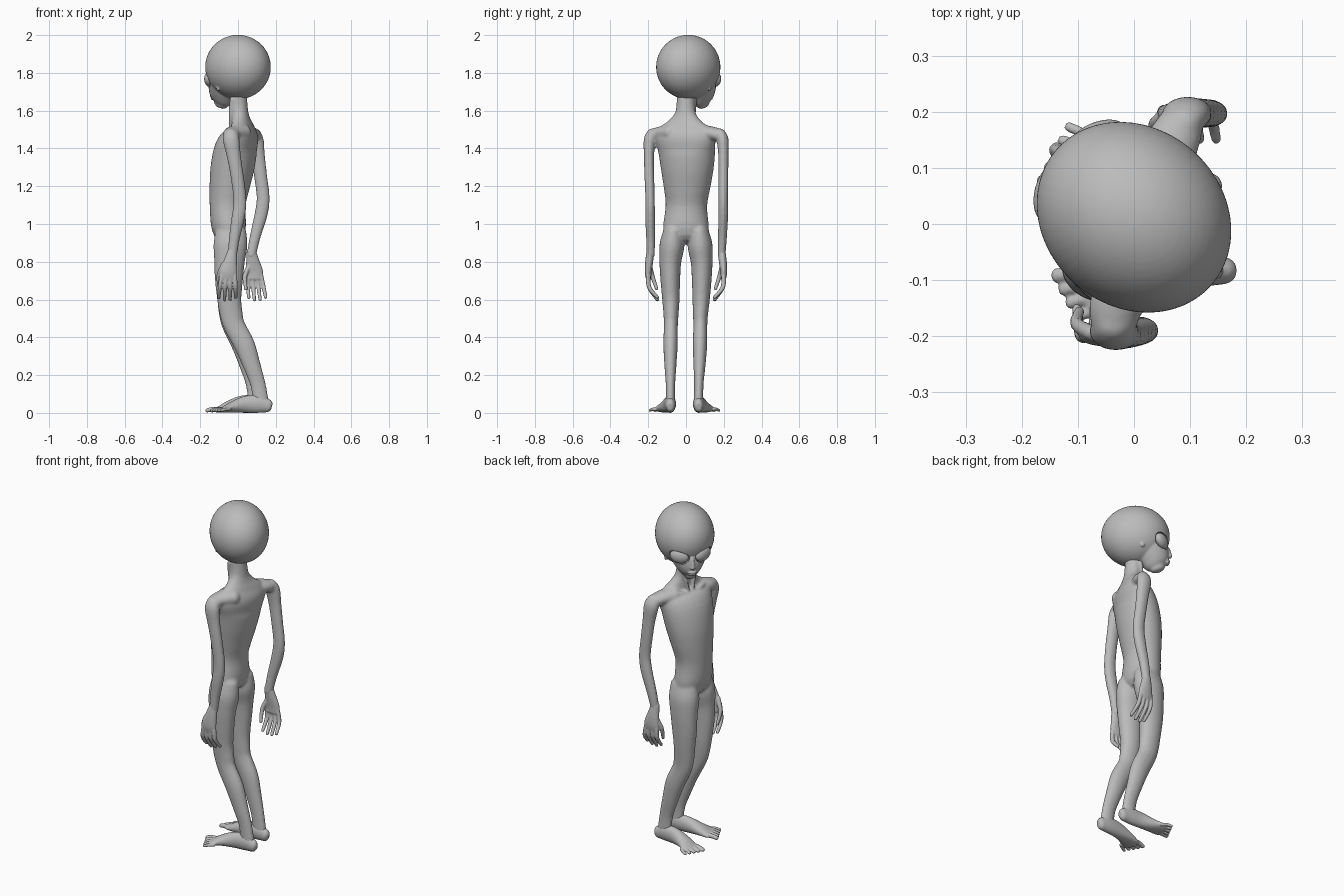
import bpy, bmesh, math
from mathutils import Vector, Matrix

default_cube = bpy.data.objects.get("Cube")
if default_cube:
    bpy.data.objects.remove(default_cube, do_unlink=True)

skin = bpy.data.materials.new("grey skin")
skin.use_nodes = True
grey = (0.5, 0.5, 0.5, 1)
skin.diffuse_color = grey
skin.node_tree.nodes["Principled BSDF"].inputs["Base Color"].default_value = grey

HEAD_TURN = Matrix.Translation((0, 0.012, 0)) @ Matrix.Rotation(math.radians(-41), 4, "Z")
SIDES = {"left": -1, "right": 1}
# One foot stands a little ahead of the other, and both a little to one side
STEP = {"left": Vector((0.012, -0.008, 0)), "right": Vector((-0.014, -0.008, 0))}


def smooth_path(stations, steps=4):
    """Catmull-Rom interpolation of (x, y, z, half width, half depth)."""
    pts = [Vector(s) for s in stations]
    out = []
    for i in range(len(pts) - 1):
        p0, p1, p2 = pts[max(i - 1, 0)], pts[i], pts[i + 1]
        p3 = pts[min(i + 2, len(pts) - 1)]
        for k in range(steps):
            t = k / steps
            out.append(0.5 * (2 * p1 + (p2 - p0) * t
                              + (2 * p0 - 5 * p1 + 4 * p2 - p3) * t ** 2
                              + (3 * p1 - p0 - 3 * p2 + p3) * t ** 3))
    return out + [pts[-1]]


def tube(bm, stations, side=(0, 1, 0), sides=20):
    """Loft elliptical rings along a path, with rounded ends."""
    path = smooth_path(stations)
    pos = [Vector(p[:3]) for p in path]
    rings = []
    last = len(path) - 1
    for i, p in enumerate(path):
        along = (pos[min(i + 1, last)] - pos[max(i - 1, 0)]).normalized()
        across = Vector(side)
        across = (across - along * across.dot(along)).normalized()
        deep = along.cross(across)
        a, b = p[3], p[4]
        ring = [(pos[i], a, b)]
        tip = along * min(a, b)
        if i == 0:
            ring = [(pos[i] - tip * 0.65, a * 0.5, b * 0.5),
                    (pos[i] - tip * 0.4, a * 0.8, b * 0.8)] + ring
        elif i == last:
            ring += [(pos[i] + tip * 0.4, a * 0.8, b * 0.8),
                     (pos[i] + tip * 0.65, a * 0.5, b * 0.5)]
        for c, ra, rb in ring:
            turn = [math.tau * k / sides for k in range(sides)]
            rings.append([bm.verts.new(c + across * ra * math.cos(t) + deep * rb * math.sin(t))
                          for t in turn])
    for low, high in zip(rings, rings[1:]):
        for k in range(sides):
            n = (k + 1) % sides
            bm.faces.new((low[k], low[n], high[n], high[k]))
    bm.faces.new(rings[0])
    bm.faces.new(rings[-1])


def ball(bm, centre, radii, turn=Matrix()):
    bmesh.ops.create_uvsphere(bm, u_segments=48, v_segments=32, radius=1,
                              matrix=Matrix.Translation(centre) @ turn @ Matrix.Diagonal((*radii, 1)))


def finish(bm, name, voxel=None, smoothing=0, cutter=None):
    """Make the object, fuse its overlapping pieces and soften the joins."""
    bmesh.ops.recalc_face_normals(bm, faces=bm.faces)
    mesh = bpy.data.meshes.new(name)
    bm.to_mesh(mesh)
    bm.free()
    mesh.materials.append(skin)
    obj = bpy.data.objects.new(name, mesh)
    bpy.context.collection.objects.link(obj)
    if voxel:
        fuse = obj.modifiers.new("fuse", "REMESH")
        fuse.mode = "VOXEL"
        fuse.voxel_size = voxel
        fuse.use_smooth_shade = True
    if smoothing:
        soften = obj.modifiers.new("soften", "SMOOTH")
        soften.factor = 0.5
        soften.iterations = smoothing
    if cutter:
        cut = obj.modifiers.new("sockets", "BOOLEAN")
        cut.operation = "DIFFERENCE"
        cut.object = cutter
    bpy.context.view_layer.objects.active = obj
    for modifier in list(obj.modifiers):
        bpy.ops.object.modifier_apply(modifier=modifier.name)
    obj.data.shade_smooth()
    return obj


# Torso and neck, with faint collarbones and neck cords
body = bmesh.new()
tube(body, [(-.04, 0, .955, .12, .085), (-.05, 0, 1, .12, .093),
            (-.055, 0, 1.1, .11, .095), (-.045, 0, 1.2, .125, .106), (-.03, 0, 1.3, .142, .114),
            (-.01, 0, 1.4, .156, .108), (.018, 0, 1.465, .165, .084), (.024, 0, 1.51, .14, .055),
            (.018, 0, 1.545, .09, .046), (.008, 0, 1.6, .052, .045), (-.002, 0, 1.72, .05, .047)],
     sides=32)
for s in SIDES.values():
    tube(body, [(-.038, .02 * s, 1.49, .01, .01), (-.036, .07 * s, 1.5, .011, .011),
                (.003, .14 * s, 1.505, .011, .011)], side=(0, 0, 1))
    tube(body, [(-.038, .014 * s, 1.5, .01, .01), (-.033, .03 * s, 1.57, .011, .011),
                (-.02, .043 * s, 1.66, .013, .013)])

# Turn the chest gradually away from the hips
for v in body.verts:
    t = min(max((v.co.z - 1) / 0.42, 0), 1)
    v.co = Matrix.Rotation(math.radians(-17) * t * t * (3 - 2 * t), 3, "Z") @ v.co

# Legs
for name, s in SIDES.items():
    leg = [(-.036, .068, .97, .05, .08), (-.04, .074, .89, .066, .09), (-.045, .083, .8, .058, .081),
           (-.048, .083, .7, .052, .074), (-.046, .08, .6, .046, .064), (-.037, .078, .52, .04, .061),
           (-.022, .078, .46, .037, .057), (.028, .078, .36, .038, .056), (.065, .077, .25, .032, .047),
           (.095, .075, .15, .025, .041), (.11, .074, .05, .025, .043)]
    shifted = []
    for x, y, z, a, b in leg:
        base = Vector((x, y * s, z)) + STEP[name] * min(max(1.2 - 2 * z, 0), 1)
        shifted.append((*base, a, b))
    tube(body, shifted)

# Arms: one hangs straight, the other is bent back at the elbow
arm_girth = [(.026, .034), (.032, .044), (.027, .038), (.026, .035),
             (.025, .035), (.026, .035), (.024, .029), (.021, .025)]
left_line = [(-.036, -.178, 1.485), (-.036, -.192, 1.445), (-.022, -.196, 1.36), (-.004, -.194, 1.25),
             (.01, -.19, 1.12), (0, -.19, 1.03), (-.02, -.187, .92), (-.03, -.187, .83)]
right_line = [(.084, .178, 1.485), (.092, .194, 1.445), (.105, .198, 1.36), (.12, .198, 1.25),
              (.133, .197, 1.14), (.122, .197, 1.05), (.09, .193, .93), (.07, .188, .83)]
for line in (left_line, right_line):
    tube(body, [p + g for p, g in zip(line, arm_girth)])
    # Shoulder bridging the chest and the upper arm
    x, y, z = line[0]
    tube(body, [(.025, y * 0.4, z, .045, .055), (x * 0.75, y * 0.75, z - .005, .037, .05),
                (x, y, z - .015, .034, .042)], side=(0, 0, 1))
finish(body, "body", voxel=0.0065, smoothing=9)

# Hands: palm, four curled fingers and a forward thumb
for name, wrist, palm, lean in (("left", -.03, -.052, -.005), ("right", .07, .087, .015)):
    s = SIDES[name]
    hand = bmesh.new()
    tube(hand, [(wrist, .188 * s, .86, .02, .024), ((wrist + palm) / 2, .195 * s, .8, .021, .036),
                (palm, .2 * s, .745, .018, .046), (palm, .198 * s, .71, .014, .042)])
    for i in range(4):
        o = (i - 1.5) * 0.023
        drop = 0.012 * abs(i - 1.4)
        tube(hand, [(palm + o, .2 * s, .73, .012, .012),
                    (palm + o * 1.2 + lean / 2, .195 * s, .665, .012, .011),
                    (palm + o * 1.3 + lean, .15 * s, .592 + drop, .009, .009)], sides=12)
    tube(hand, [(palm - .022, .195 * s, .79, .014, .014), (palm - .05, .178 * s, .725, .012, .012),
                (palm - .045, .155 * s, .655, .009, .009)], sides=12)
    finish(hand, name + "_hand", voxel=0.004, smoothing=3)

# Feet with five splayed toes
for name, s in SIDES.items():
    foot = bmesh.new()
    sole = [(.152, .075, .036, .024, .034), (.1, .075, .047, .03, .047), (.03, .08, .045, .034, .045),
            (-.04, .094, .031, .045, .03), (-.08, .108, .02, .053, .018), (-.098, .113, .016, .05, .014)]
    tube(foot, [(x, y * s, z, a, b) for x, y, z, a, b in sole])
    for i in range(5):
        r = 0.013 - 0.001 * i
        tube(foot, [(-.08 + .006 * i, (.073 + .02 * i) * s, .018, r, r),
                    (-.122 + .011 * i, (.08 + .0225 * i) * s, .019, r, r),
                    (-.152 + .012 * i, (.084 + .0245 * i) * s, .012, r, r * 0.8)], sides=12)
    foot.transform(Matrix.Translation(STEP[name]))
    finish(foot, name + "_foot", voxel=0.004, smoothing=2)


# Eyes: slanted ovals, also used slightly enlarged to cut the sockets
def eye(bm, s, grow):
    slant = Matrix.Rotation(-0.5 * s, 4, "Z") @ Matrix.Rotation(0.2 * s, 4, "X")
    ball(bm, (-.142, .066 * s, 1.766), (.026 * grow, .05 * grow, .038 * grow), slant)


sockets = bmesh.new()
for s in SIDES.values():
    eye(sockets, s, 1.16)
sockets.transform(HEAD_TURN)
socket_cutter = finish(sockets, "socket_cutter")
socket_cutter.hide_render = True

# Head: large cranium, tapering face, nose, lips and ears
head = bmesh.new()
ball(head, (0, 0, 1.831), (.184, .159, .17))
tube(head, [(-.065, 0, 1.8, .11, .1), (-.085, 0, 1.74, .1, .092), (-.102, 0, 1.69, .076, .082),
            (-.112, 0, 1.655, .052, .064), (-.118, 0, 1.638, .034, .045)], sides=32)
tube(head, [(-.172, 0, 1.76, .009, .01), (-.182, 0, 1.725, .01, .012), (-.187, 0, 1.705, .014, .01)])
ball(head, (-.174, 0, 1.677), (.013, .026, .006))
ball(head, (-.169, 0, 1.662), (.014, .022, .006))
for s in SIDES.values():
    ball(head, (-.04, .115 * s, 1.72), (.011, .009, .017))
head.transform(HEAD_TURN)
finish(head, "head", voxel=0.005, smoothing=4, cutter=socket_cutter)
bpy.data.objects.remove(socket_cutter, do_unlink=True)

for name, s in SIDES.items():
    eyeball = bmesh.new()
    eye(eyeball, s, 1.04)
    eyeball.transform(HEAD_TURN)
    finish(eyeball, name + "_eye")
